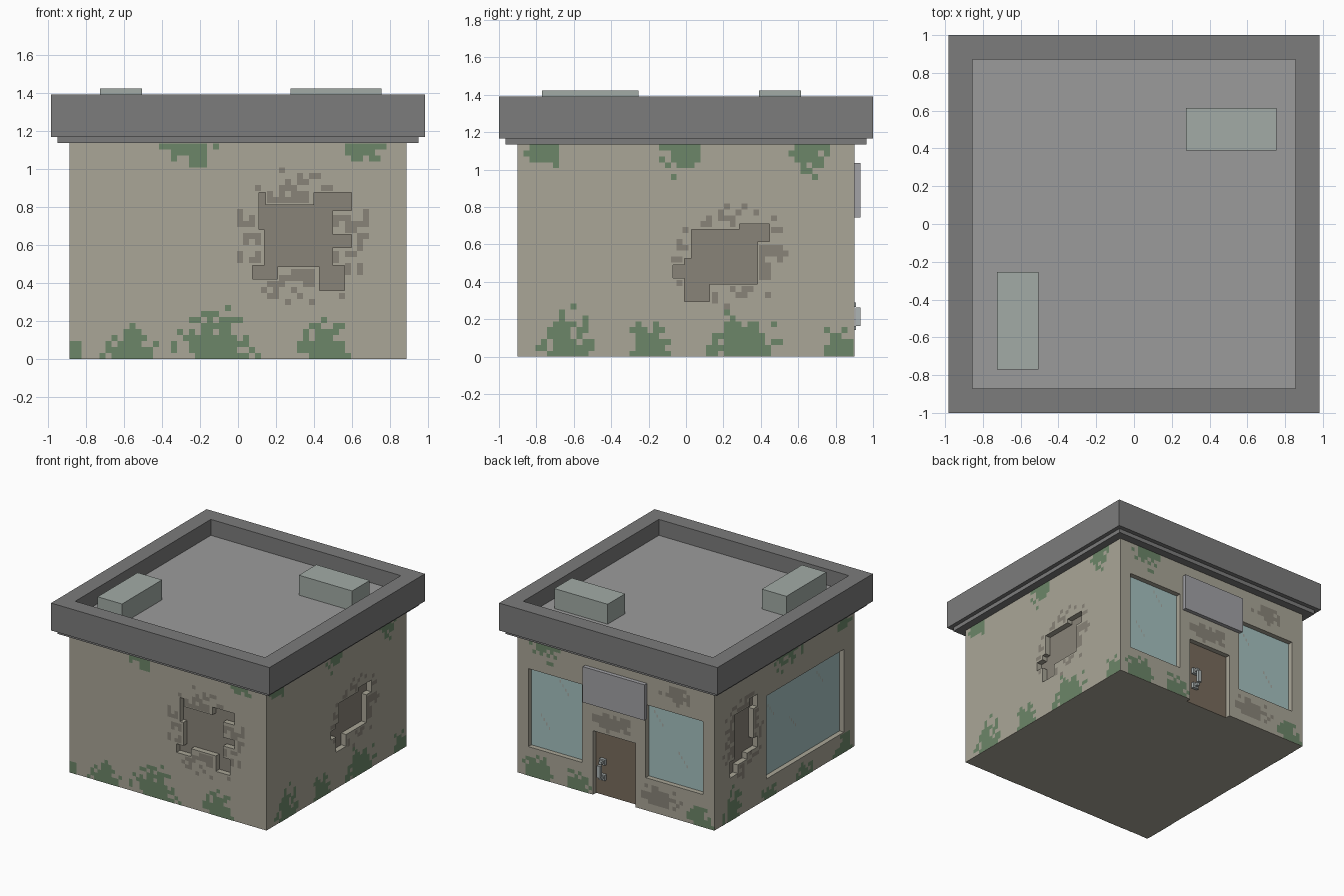
import bpy, bmesh, random
from math import hypot
from mathutils import Vector

if "Cube" in bpy.data.objects:
    bpy.data.objects.remove(bpy.data.objects["Cube"])

random.seed(4)
HX, HY, TOP, PX = 0.887, 0.90, 1.135, 0.0315


def material(name, r, g, b):
    m = bpy.data.materials.new(name)
    m.diffuse_color = (r, g, b, 1)
    m.use_nodes = True
    m.node_tree.nodes["Principled BSDF"].inputs["Base Color"].default_value = m.diffuse_color
    return m


WALL = material("wall_plaster", .40, .38, .31)
WORN = material("worn_plaster", .25, .23, .19)
MOSS = material("moss_green", .15, .24, .14)
GLASS = material("glass_blue", .38, .54, .53)
DOOR = material("door_brown", .19, .15, .11)
TRIM = material("trim_grey", .20, .20, .20)
DECK = material("deck_grey", .33, .33, .33)
UNIT = material("unit_grey", .36, .41, .38)
PANEL = material("panel_grey", .36, .36, .38)
METAL = material("metal_grey", .42, .46, .46)
STREAK = material("glass_streak", .38, .40, .37)

# wall frames: u along the wall, w outward from it, z up
FRAME = {
    "front": lambda u, w, z: Vector((u, -HY - w, z)),
    "back": lambda u, w, z: Vector((u, HY + w, z)),
    "right": lambda u, w, z: Vector((HX + w, u, z)),
    "left": lambda u, w, z: Vector((-HX - w, u, z)),
}


def finish(name, bm, *mats):
    bmesh.ops.recalc_face_normals(bm, faces=bm.faces)
    me = bpy.data.meshes.new(name)
    bm.to_mesh(me)
    bm.free()
    for m in mats:
        me.materials.append(m)
    ob = bpy.data.objects.new(name, me)
    bpy.context.collection.objects.link(ob)
    return ob


def box(name, lo, hi, mat):
    bm = bmesh.new()
    bmesh.ops.create_cube(bm, size=1)
    for v in bm.verts:
        v.co = Vector([(a + b) / 2 + c * (b - a) for a, b, c in zip(lo, hi, v.co)])
    return finish(name, bm, mat)


def rect(u0, u1, z0, z1):
    return [(u0, z0), (u1, z0), (u1, z1), (u0, z1)]


# recesses: wall, outline, depth, floor material
FRONT_HOLE = [(.11, .875), (.145, .875), (.145, .81), (.4, .81), (.4, .875), (.597, .875),
              (.597, .78), (.497, .78), (.497, .655), (.597, .655), (.597, .585), (.497, .585),
              (.497, .49), (.56, .49), (.56, .36), (.43, .36), (.43, .485), (.207, .485),
              (.207, .42), (.077, .42), (.077, .49), (.14, .49), (.14, .68), (.11, .68)]
RIGHT_HOLE = [(.03, .68), (.285, .68), (.285, .71), (.447, .71), (.447, .615), (.383, .615),
              (.383, .39), (.125, .39), (.125, .295), (-.007, .295), (-.007, .42), (-.07, .42),
              (-.07, .49), (-.007, .49), (-.007, .525), (.03, .525)]
LEFT_HOLE = [(.64, .84), (.45, .84), (.45, .90), (.35, .90), (.35, .80), (.40, .80), (.40, .56),
             (.35, .56), (.35, .47), (.48, .47), (.48, .42), (.60, .42), (.60, .35), (.70, .35),
             (.70, .48), (.64, .48)]
RECESSES = [
    ("front", FRONT_HOLE, .045, WORN), ("right", RIGHT_HOLE, .045, WORN),
    ("left", LEFT_HOLE, .045, WORN),
    ("left", rect(-.765, .23, .165, .84), .04, GLASS),
    ("back", rect(.305, .79, .235, .87), .04, GLASS),
    ("back", rect(-.785, -.267, .265, .86), .04, GLASS),
    ("back", rect(-.175, .207, -.05, .52), .04, DOOR),
]

# wall block with all recesses cut into it
walls = box("walls", (-HX, -HY, 0), (HX, HY, TOP), WALL)
cutters = []
for wall, pts, d, mat in RECESSES:
    bm = bmesh.new()
    f = bm.faces.new([bm.verts.new(FRAME[wall](u, -d, z)) for u, z in pts])
    ext = bmesh.ops.extrude_face_region(bm, geom=[f])
    shift = FRAME[wall](0, d + .05, 0) - FRAME[wall](0, 0, 0)
    bmesh.ops.translate(bm, verts=[g for g in ext["geom"] if isinstance(g, bmesh.types.BMVert)], vec=shift)
    cut = finish("cutter", bm)
    cut.hide_render = True
    cutters.append(cut)
    mod = walls.modifiers.new("recess", "BOOLEAN")
    mod.operation, mod.solver, mod.object = "DIFFERENCE", "EXACT", cut
graph = bpy.context.evaluated_depsgraph_get()
cut_mesh = bpy.data.meshes.new_from_object(walls.evaluated_get(graph))
walls.modifiers.clear()
walls.data = cut_mesh
for c in cutters:
    bpy.data.objects.remove(c)

# colour the recess floors
me = walls.data
me.materials.clear()
palette = [WALL, WORN, GLASS, DOOR]
for m in palette:
    me.materials.append(m)
for p in me.polygons:
    p.material_index = 0
    for wall, pts, d, mat in RECESSES:
        us, zs = [q[0] for q in pts], [q[1] for q in pts]
        lo = FRAME[wall](min(us), -d, min(zs))
        hi = FRAME[wall](max(us), -d, max(zs))
        if all(min(a, b) - 1e-3 < c < max(a, b) + 1e-3
               for v in p.vertices for a, b, c in zip(lo, hi, me.vertices[v].co)):
            p.material_index = palette.index(mat)

# stepped cornice, parapet and sunken roof deck
bm = bmesh.new()
rings = [[bm.verts.new((sx * x, sy * y, z)) for sx, sy in ((-1, -1), (1, -1), (1, 1), (-1, 1))]
         for x, y, z in ((HX, HY, 1.135), (.95, .965, 1.135), (.95, .965, 1.167), (.983, 1, 1.167),
                         (.983, 1, 1.39), (.855, .872, 1.39), (.855, .872, 1.26))]
for a, b in zip(rings, rings[1:]):
    for i in range(4):
        j = (i + 1) % 4
        bm.faces.new((a[i], a[j], b[j], b[i]))
bm.faces.new(rings[-1]).material_index = 1
finish("roof_parapet", bm, TRIM, DECK)

# roof units, sign board, door handle
box("roof_unit_front", (-.725, -.77, 1.26), (-.505, -.255, 1.422), UNIT)
box("roof_unit_back", (.275, .39, 1.26), (.755, .615, 1.422), UNIT)
box("sign_board", (-.278, HY, .745), (.278, .932, 1.035), PANEL)
for part, z in (("lower", .13), ("upper", .255)):
    box("handle_mount_" + part, (.112, .86, z), (.162, .885, z + .045), METAL)
    box("handle_post_" + part, (.125, .885, z + .012), (.149, .91, z + .035), METAL)
box("handle_bar", (.122, .905, .165), (.152, .932, .262), METAL)


def inside(u, z, pts):
    hit = False
    for (a, b), (c, d) in zip(pts, pts[1:] + pts[:1]):
        if (b > z) != (d > z) and u < (c - a) * (z - b) / (d - b) + a:
            hit = not hit
    return hit


def blocked(wall, u, z):
    if wall == "back" and abs(u) < .3 and .73 < z < 1.05:
        return True
    return any(inside(u + a, z + b, pts) for w, pts, _, _ in RECESSES if w == wall
               for a in (-.4 * PX, .4 * PX) for b in (-.4 * PX, .4 * PX))


def stains(name, wall, blobs, mat):
    """Ragged pixel patches; each blob is centre u, centre z, half width, half height."""
    half = HY if wall in ("left", "right") else HX
    cols, rows = int(2 * half / PX), int(TOP / PX)
    bm = bmesh.new()
    for i in range(cols):
        for k in range(rows):
            u, z = -half + (i + .5) * PX, (k + .5) * PX
            r = min(hypot((u - a) / w, (z - b) / h) for a, b, w, h in blobs)
            if r < random.uniform(.4, 1.05) and not blocked(wall, u, z):
                bm.faces.new([bm.verts.new(FRAME[wall](p, .002, q)) for p, q in
                              rect(u - PX / 2, u + PX / 2, z - PX / 2, z + PX / 2)])
    finish(name, bm, mat)


# moss at the foot and top of each wall
MOSS_BLOBS = {
    "front": [(-.57, 0, .15, .2), (-.12, .03, .22, .27), (.45, 0, .18, .23), (-.88, 0, .06, .14),
              (-.27, TOP, .17, .13), (.68, TOP, .14, .13)],
    "right": [(-.65, 0, .16, .3), (-.2, 0, .15, .2), (.3, 0, .22, .27), (.83, 0, .12, .2),
              (-.75, TOP, .13, .15), (-.02, TOP, .13, .2), (.66, TOP, .13, .2)],
    "back": [(.7, 0, .16, .22), (.35, 0, .14, .18), (-.75, 0, .15, .2), (.63, TOP, .15, .2)],
    "left": [(.67, 0, .14, .3), (.2, 0, .14, .14), (-.25, 0, .15, .14), (-.76, 0, .15, .2),
             (-.05, TOP, .22, .2), (-.75, TOP, .12, .15)],
}
# worn plaster around the holes
WORN_BLOBS = {
    "front": [(.33, .64, .37, .38)], "right": [(.24, .54, .33, .28)], "left": [(.53, .63, .27, .38)],
    "back": [(.03, .63, .24, .08), (-.55, 1.0, .17, .08), (-.4, .14, .2, .11)],
}
for wall in FRAME:
    stains("moss_" + wall, wall, MOSS_BLOBS[wall], MOSS)
    stains("worn_plaster_" + wall, wall, WORN_BLOBS[wall], WORN)

# short diagonal streaks on the glass
for wall, spots in (("back", [(.45, .72), (.62, .4), (-.4, .7), (-.62, .42)]),
                    ("left", [(-.55, .65), (-.2, .42), (.08, .62)])):
    bm = bmesh.new()
    for u, z in spots:
        for n in range(4):
            a, b = u + n * .024, z + n * .03
            bm.faces.new([bm.verts.new(FRAME[wall](p, -.038, q)) for p, q in rect(a, a + .012, b, b + .024)])
    finish("glass_streaks_" + wall, bm, STREAK)
